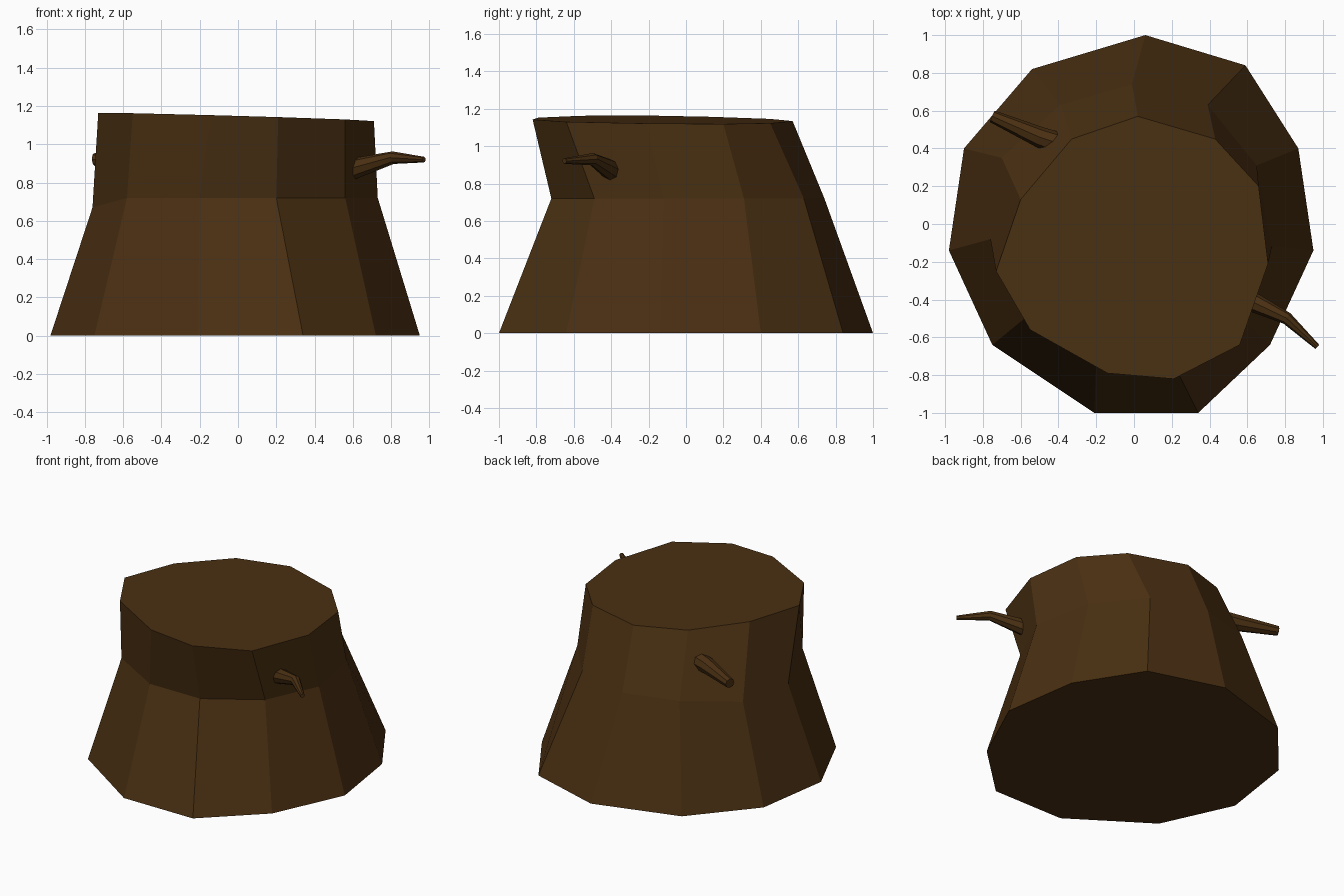
import bpy
import bmesh
import math
from mathutils import Vector

cube = bpy.data.objects.get("Cube")
if cube:
    bpy.data.objects.remove(cube)

# Single bark colour
bark = bpy.data.materials.new("dark_brown_bark")
bark.use_nodes = True
bark.diffuse_color = (0.068, 0.029, 0.006, 1)
bark.node_tree.nodes["Principled BSDF"].inputs["Base Color"].default_value = bark.diffuse_color


def loft(name, rings):
    """Skin a list of equal-length point rings and cap both ends."""
    bm = bmesh.new()
    loops = [[bm.verts.new(p) for p in ring] for ring in rings]
    count = len(loops[0])
    for low, high in zip(loops, loops[1:]):
        for i in range(count):
            j = (i + 1) % count
            bm.faces.new((low[i], low[j], high[j], high[i]))
    bm.faces.new(loops[0][::-1])
    bm.faces.new(loops[-1])
    bmesh.ops.recalc_face_normals(bm, faces=bm.faces)
    mesh = bpy.data.meshes.new(name)
    bm.to_mesh(mesh)
    bm.free()
    mesh.materials.append(bark)
    obj = bpy.data.objects.new(name, mesh)
    bpy.context.scene.collection.objects.link(obj)
    return obj


def twig(name, path, radii, sides=8):
    """Bent, tapered branch stub following a short path."""
    points = [Vector(p) for p in path]
    rings = []
    for i, point in enumerate(points):
        before = points[max(i - 1, 0)]
        after = points[min(i + 1, len(points) - 1)]
        along = (after - before).normalized()
        side = along.cross(Vector((0, 0, 1))).normalized()
        up = side.cross(along)
        angles = [math.tau * k / sides for k in range(sides)]
        rings.append([point + radii[i] * (side * math.cos(a) + up * math.sin(a))
                      for a in angles])
    return loft(name, rings)


# Trunk cross-sections: flared foot, waist and slightly tilted cut
foot = [(.06, 1), (.59, .84), (.87, .4), (.95, -.14), (.72, -.64), (.34, -1),
        (-.21, -1), (-.75, -.64), (-.98, -.14), (-.9, .4), (-.54, .82)]
waist = [(-.01, .74), (.39, .63), (.65, .31), (.73, -.12), (.56, -.49), (.2, -.72),
         (-.2, -.72), (-.58, -.5), (-.76, -.08), (-.7, .35), (-.39, .63)]
cut = [(.02, .57), (.43, .45), (.66, .2), (.71, -.21), (.56, -.64), (.21, -.82),
       (-.14, -.79), (-.55, -.56), (-.73, -.25), (-.6, .13), (-.33, .45)]


def cut_height(x, y):
    return 1.14 - 0.03 * x - 0.01 * y


loft("stump_trunk", [
    [(x, y, 0) for x, y in foot],
    [(x, y, 0.72 - 0.05 * max(0, -x - 0.6) / 0.16) for x, y in waist],
    [(x, y, cut_height(x, y)) for x, y in cut],
])

# Branch stubs
twig("front_left_twig",
     [(.56, -.38, .86), (.81, -.5, .93), (.97, -.65, .92)],
     [.06, .033, .015])
twig("back_right_twig",
     [(-.38, .42, .94), (-.5, .46, .935), (-.75, .57, .92)],
     [.06, .055, .033])
